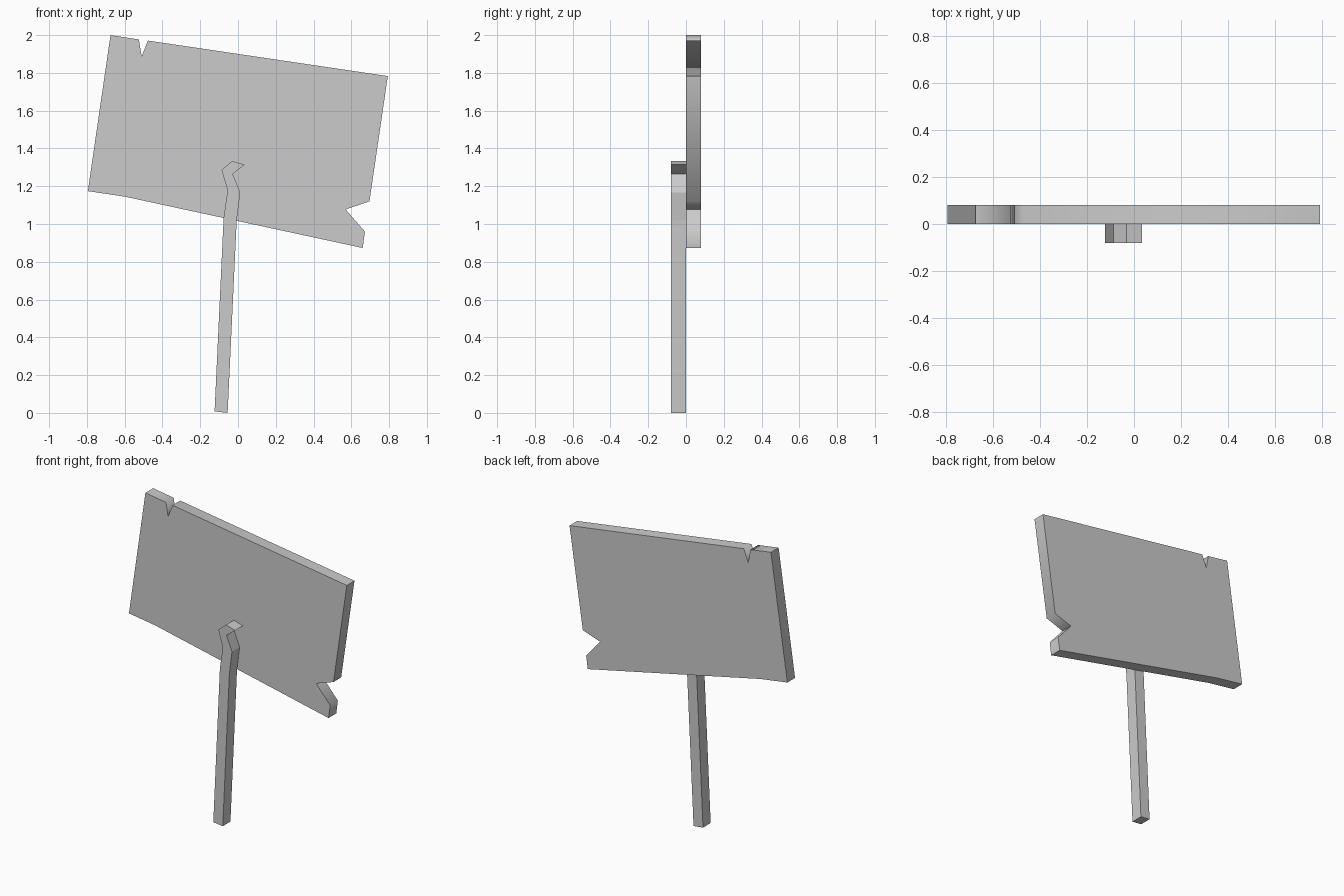
import bpy, bmesh, math

if "Cube" in bpy.data.objects:
    bpy.data.objects.remove(bpy.data.objects["Cube"])


def extrude_outline(name, outline, y_front, y_back):
    """Flat front-view outline (x, z) extruded along y."""
    bm = bmesh.new()
    face = bm.faces.new([bm.verts.new((x, y_front, z)) for x, z in outline])
    result = bmesh.ops.extrude_face_region(bm, geom=[face], use_keep_orig=True)
    moved = [g for g in result["geom"] if isinstance(g, bmesh.types.BMVert)]
    bmesh.ops.translate(bm, verts=moved, vec=(0, y_back - y_front, 0))
    bmesh.ops.recalc_face_normals(bm, faces=bm.faces)
    mesh = bpy.data.meshes.new(name)
    bm.to_mesh(mesh)
    bm.free()
    obj = bpy.data.objects.new(name, mesh)
    bpy.context.collection.objects.link(obj)
    return obj


# Tilted board with a nick in the top edge and a broken lower corner
board = extrude_outline("sign_board", [
    (-0.675, 2.0), (-0.525, 1.977), (-0.51, 1.888), (-0.477, 1.971),
    (0.793, 1.783), (0.696, 1.12), (0.57, 1.077), (0.672, 0.96),
    (0.66, 0.873), (-0.6, 1.145), (-0.795, 1.174),
], 0.0, 0.08)

# Leaning post with a snapped, bent tip, set against the board's front
post = extrude_outline("sign_post", [
    (-0.124, 0.008), (-0.055, 0.0), (-0.007, 1.018), (0.012, 1.167),
    (-0.028, 1.265), (0.035, 1.314), (-0.031, 1.333), (-0.087, 1.286),
    (-0.055, 1.177), (-0.076, 1.034),
], -0.08, 0.0)

# Board edges blend softly around the chips, corners stay sharp
bpy.ops.object.select_all(action='DESELECT')
board.select_set(True)
bpy.context.view_layer.objects.active = board
bpy.ops.object.shade_smooth_by_angle(angle=math.radians(80))
